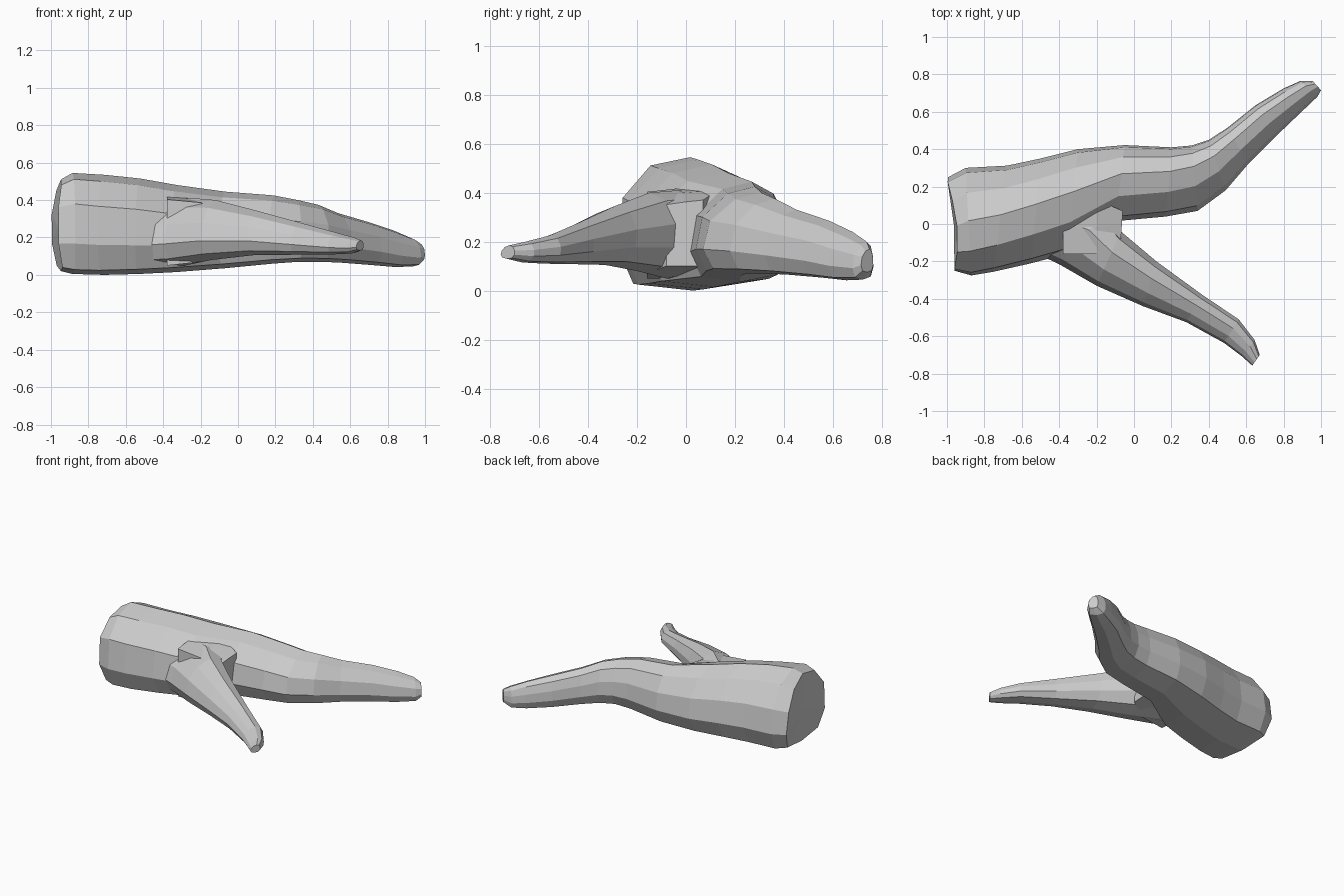
import bpy, bmesh
from mathutils import Vector

if "Cube" in bpy.data.objects:
    bpy.data.objects.remove(bpy.data.objects["Cube"])


def loft(name, rings, prof_a, prof_b, bulge=0.0):
    """Skin rings (left xy, right xy, z low, z high); profile blends from a to b."""
    bm = bmesh.new()
    loops = []
    for i, (lx, ly, rx, ry, lo, hi) in enumerate(rings):
        t = min(1.0, i / (len(rings) * 0.5))
        loop = []
        for (ua, va), (ub, vb) in zip(prof_a, prof_b):
            u, v = ua + (ub - ua) * t, va + (vb - va) * t
            x = lx + (rx - lx) * u
            if i == 0:
                x += bulge * (2 * v - 1) ** 2
            loop.append(bm.verts.new((x, ly + (ry - ly) * u, lo + (hi - lo) * v)))
        loops.append(loop)
    n = len(prof_a)
    for a, b in zip(loops, loops[1:]):
        for k in range(n):
            bm.faces.new((a[k], a[(k + 1) % n], b[(k + 1) % n], b[k]))
    # end caps fan out from a centre point
    for loop in (loops[0], loops[-1]):
        c = bm.verts.new(sum((v.co for v in loop), Vector()) / n)
        for k in range(n):
            bm.faces.new((loop[k], loop[(k + 1) % n], c))
    bmesh.ops.recalc_face_normals(bm, faces=bm.faces)
    me = bpy.data.meshes.new(name)
    bm.to_mesh(me)
    bm.free()
    ob = bpy.data.objects.new(name, me)
    bpy.context.collection.objects.link(ob)
    return ob


# cross-sections: fat stump end, long limb, short limb
stump = [(0, .3), (.02, .7), (.2, .94), (.48, 1), (.75, .88), (.95, .62),
         (1, .3), (.9, .06), (.5, 0), (.1, .04)]
limb = [(0, .3), (.08, .65), (.38, .92), (.68, 1), (.88, .88), (.98, .62),
        (1, .32), (.88, .08), (.5, 0), (.12, .06)]
twig = [(0, .32), (.08, .62), (.3, .87), (.62, 1), (.88, .9), (1, .6),
        (.98, .3), (.8, .06), (.45, 0), (.1, .1)]

# main stem running into the long limb
stem_rings = [
    (-.965, -.25, -1.0, .25, .02, .51),
    (-.87, -.275, -.9, .30, .005, .545),
    (-.75, -.255, -.68, .312, 0, .535),
    (-.55, -.21, -.5, .35, .005, .515),
    (-.36, -.16, -.3, .40, .015, .48),
    (-.10, .015, -.05, .422, .035, .445),
    (.17, .04, .2, .41, .06, .425),
    (.34, .07, .31, .42, .07, .40),
    (.49, .18, .40, .45, .07, .375),
    (.61, .32, .50, .515, .065, .33),
    (.77, .48, .65, .635, .053, .285),
    (.88, .585, .80, .725, .042, .24),
    (.98, .68, .89, .765, .045, .20),
    (1.0, .715, .955, .765, .075, .17),
]
stem = loft("forked_branch", stem_rings, stump, limb, bulge=.035)

# short side limb, starting inside the stem
side_rings = [
    (-.58, -.13, -.36, .15, .04, .40),
    (-.40, -.215, -.14, .08, .05, .41),
    (-.20, -.33, -.07, -.04, .08, .40),
    (.05, -.44, .12, -.20, .105, .345),
    (.28, -.525, .36, -.375, .108, .28),
    (.48, -.635, .56, -.51, .11, .225),
    (.58, -.71, .645, -.62, .115, .20),
    (.632, -.757, .672, -.70, .13, .185),
]
side = loft("side_limb", side_rings, twig, twig)

# web that closes the crotch between the limbs
web_rings = [
    (-.38, -.16, -.38, .12, .05, .43),
    (-.20, -.16, -.20, .13, .07, .41),
    (-.07, -.08, -.06, .07, .10, .37),
]
box = [(0, 0), (0, .5), (0, .93), (.5, .97), (1, 1), (1, .5), (1, 0), (.5, 0)]
web = loft("web", web_rings, box, box)

# weld everything into one skin
for part in (side, web):
    mod = stem.modifiers.new("join_" + part.name, 'BOOLEAN')
    mod.operation = 'UNION'
    mod.solver = 'EXACT'
    mod.object = part
bpy.context.view_layer.update()
deps = bpy.context.evaluated_depsgraph_get()
mesh = bpy.data.meshes.new_from_object(stem.evaluated_get(deps))
stem.modifiers.clear()
stem.data = mesh
for part in (side, web):
    bpy.data.objects.remove(part)
